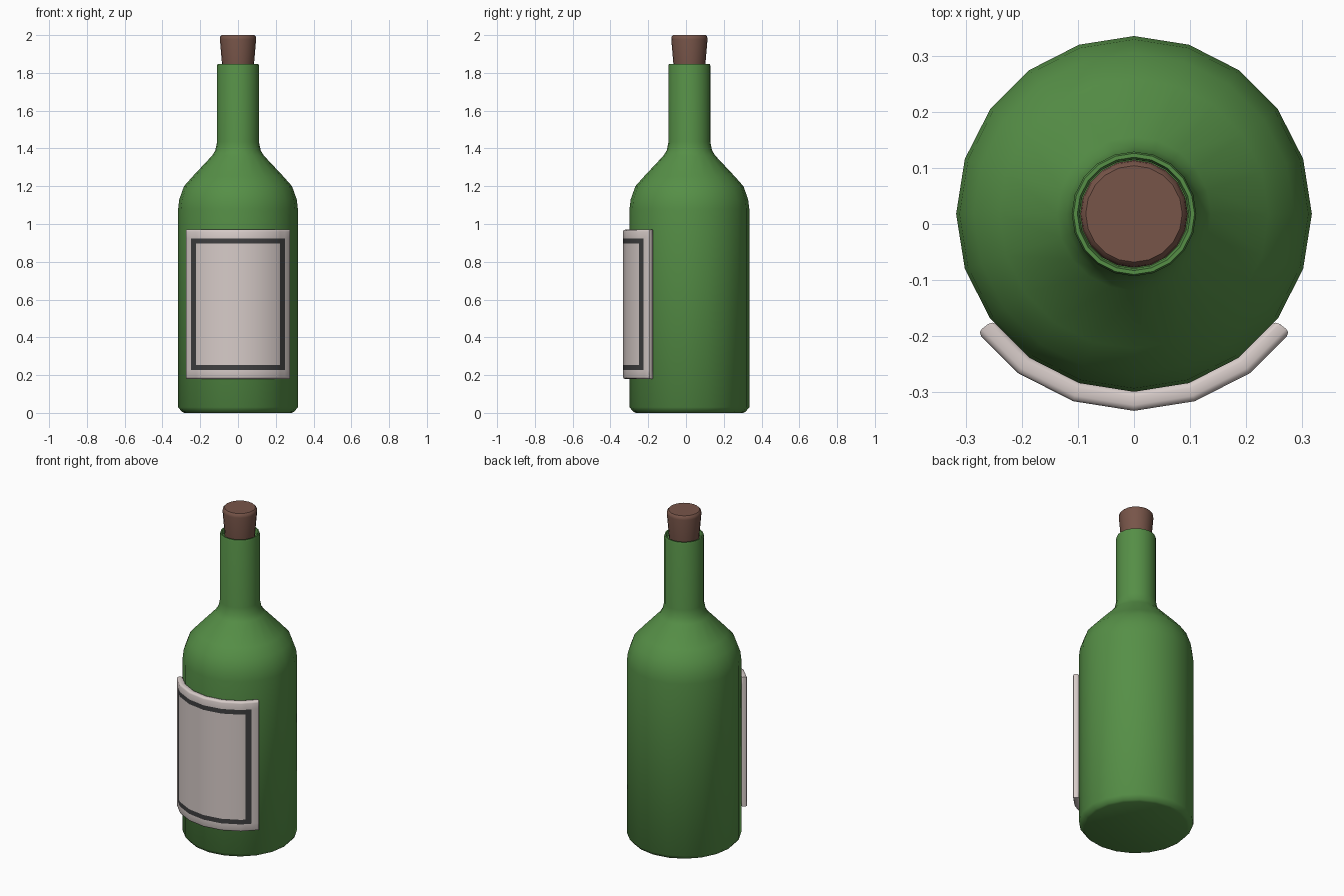
import bpy, bmesh, math

if "Cube" in bpy.data.objects:
    bpy.data.objects.remove(bpy.data.objects["Cube"])

AXIS_Y = 0.018   # bottle axis, shifted back to leave room for the label
SIDES = 20


def material(name, rgb):
    m = bpy.data.materials.new(name)
    m.diffuse_color = (*rgb, 1)
    m.use_nodes = True
    m.node_tree.nodes["Principled BSDF"].inputs["Base Color"].default_value = m.diffuse_color
    return m


GREEN = material("green glass", (0.092, 0.275, 0.062))
BROWN = material("cork brown", (0.185, 0.09, 0.066))
CREAM = material("label cream", (0.68, 0.60, 0.58))
DARK = material("border dark grey", (0.05, 0.05, 0.052))


def finish(bm, name, mats, angle):
    bmesh.ops.recalc_face_normals(bm, faces=bm.faces)
    me = bpy.data.meshes.new(name)
    bm.to_mesh(me)
    bm.free()
    ob = bpy.data.objects.new(name, me)
    bpy.context.collection.objects.link(ob)
    for m in mats:
        me.materials.append(m)
    bpy.ops.object.select_all(action='DESELECT')
    ob.select_set(True)
    bpy.context.view_layer.objects.active = ob
    bpy.ops.object.shade_smooth_by_angle(angle=math.radians(angle))
    return ob


def lathe(name, profile, mat):
    """Revolve (radius, z) points about the bottle axis and cap both ends."""
    bm = bmesh.new()
    rings = []
    for r, z in profile:
        rings.append([bm.verts.new((r * math.sin(math.tau * i / SIDES),
                                    AXIS_Y - r * math.cos(math.tau * i / SIDES), z))
                      for i in range(SIDES)])
    for a, b in zip(rings, rings[1:]):
        for i in range(SIDES):
            j = (i + 1) % SIDES
            bm.faces.new((a[i], a[j], b[j], b[i]))
    bm.faces.new(rings[0][::-1])
    bm.faces.new(rings[-1])
    return finish(bm, name, [mat], 40)


# Bottle: body, sloped shoulder, neck and a rim dipping in around the cork
lathe("bottle", [(0.285, 0), (0.297, 0.006), (0.317, 0.03), (0.317, 1.08),
                 (0.311, 1.13), (0.286, 1.2), (0.24, 1.252), (0.137, 1.362),
                 (0.12, 1.39), (0.111, 1.435), (0.111, 1.838), (0.108, 1.848),
                 (0.101, 1.848), (0.097, 1.838), (0.097, 1.82)], GREEN)

# Tapered cork
lathe("cork", [(0.082, 1.80), (0.085, 1.85), (0.096, 1.978),
               (0.094, 1.992), (0.086, 2.0)], BROWN)


# Label: curved plate that follows the bottle facets
def on_facets(r, t):
    """Point on the faceted circle; t counts facets from the front."""
    k = math.floor(t)
    a, b = (math.radians(18 * n) for n in (k, k + 1))
    f = t - k
    return (r * (math.sin(a) * (1 - f) + math.sin(b) * f),
            AXIS_Y - r * (math.cos(a) * (1 - f) + math.cos(b) * f))


half = [1, 2, 2.22, 2.54, 2.94]
cols = [-t for t in reversed(half)] + [0] + half
rows = [0.18, 0.226, 0.254, 0.896, 0.924, 0.97]
bm = bmesh.new()
front, back = ([[bm.verts.new((*on_facets(r, t), z)) for t in cols] for z in rows]
               for r in (0.351, 0.316))
nr, nc = len(rows), len(cols)
for g in (front, back):
    for i in range(nr - 1):
        for j in range(nc - 1):
            f = bm.faces.new((g[i][j], g[i][j + 1], g[i + 1][j + 1], g[i + 1][j]))
            # Dark border: ring of cells one step in from the edge
            inside = 1 <= i <= nr - 3 and 1 <= j <= nc - 3
            ring = i in (1, nr - 3) or j in (1, nc - 3)
            # columns between frame edges: facets 2.22 to 2.54
            if g is front and inside and ring:
                f.material_index = 1
rim = [(i, 0) for i in range(nr)] + [(nr - 1, j) for j in range(1, nc)] \
    + [(i, nc - 1) for i in range(nr - 2, -1, -1)] + [(0, j) for j in range(nc - 2, 0, -1)]
sides = []
for (a, b), (c, d) in zip(rim, rim[1:] + rim[:1]):
    sides.append(bm.faces.new((front[a][b], front[c][d], back[c][d], back[a][b])))
# Round the rim edges of both faces
side_set = set(sides)
edges = [e for e in bm.edges
         if sum(f in side_set for f in e.link_faces) == 1]
bmesh.ops.recalc_face_normals(bm, faces=bm.faces)
bmesh.ops.bevel(bm, geom=edges, offset=0.01, segments=2, profile=0.5,
                affect='EDGES', material=0)
finish(bm, "label", [CREAM, DARK], 50)
